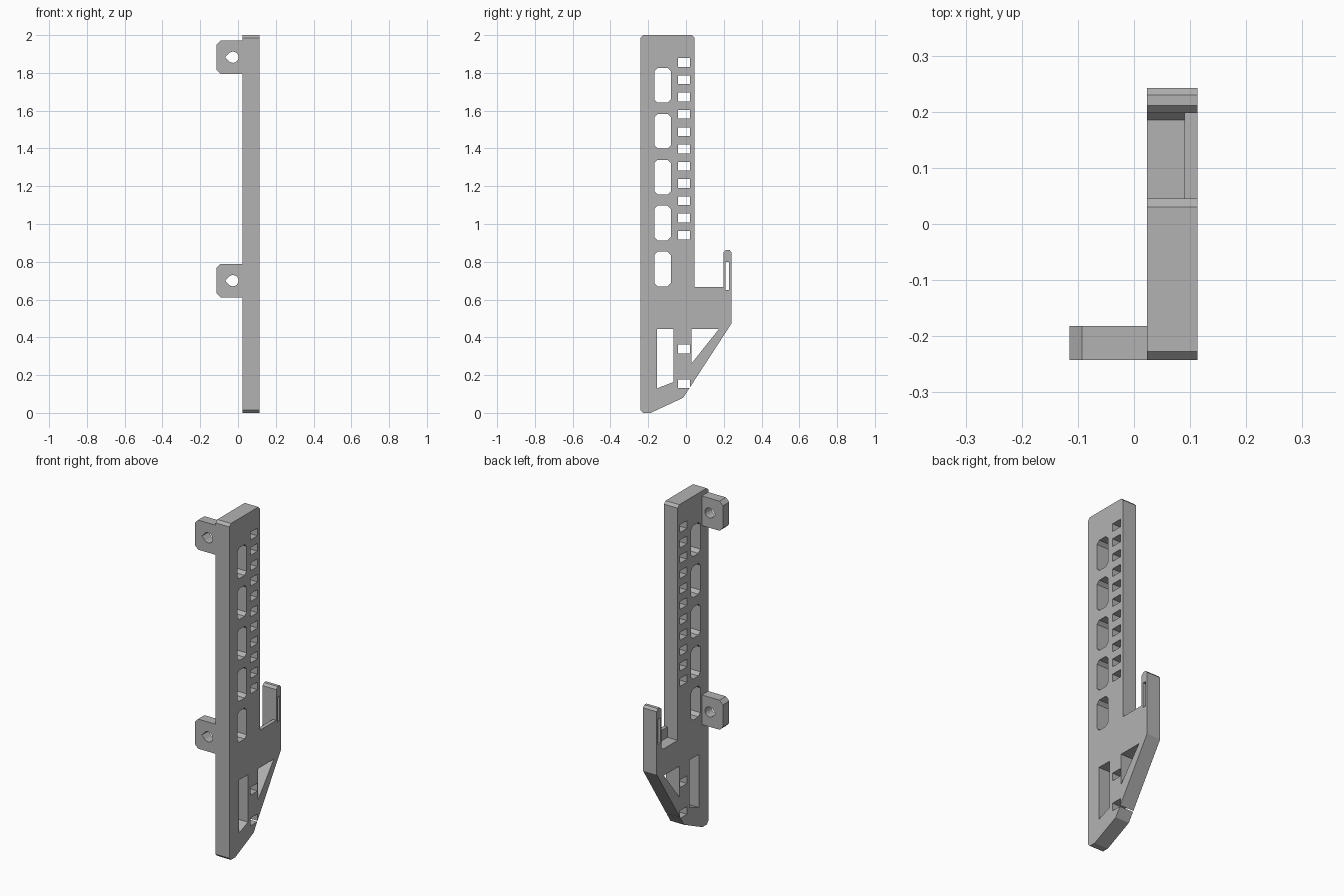
import bpy
import bmesh
from math import sin, cos, pi

cube = bpy.data.objects.get("Cube")
if cube:
    bpy.data.objects.remove(cube, do_unlink=True)

grey = bpy.data.materials.new("plain_grey")
grey.use_nodes = True
color = (0.45, 0.45, 0.45, 1)
grey.diffuse_color = color
grey.node_tree.nodes["Principled BSDF"].inputs["Base Color"].default_value = color

X0, X1 = 0.023, 0.113      # thickness range of the plate
Y0, Y1 = -0.242, 0.242     # front and back limits


def prism(bm, points, lo, hi, axis="X"):
    """Extrude a profile of (y, z) along X, or of (x, z) along Y."""
    def place(p, d):
        return (d, p[0], p[1]) if axis == "X" else (p[0], d, p[1])
    a = [bm.verts.new(place(p, lo)) for p in points]
    b = [bm.verts.new(place(p, hi)) for p in points]
    faces = [bm.faces.new(a), bm.faces.new(b[::-1])]
    for i in range(len(a)):
        j = (i + 1) % len(a)
        faces.append(bm.faces.new((a[j], a[i], b[i], b[j])))
    bmesh.ops.recalc_face_normals(bm, faces=faces)


def rect(y0, y1, z0, z1, c=0.0):
    """Rectangle outline with optional cut corners."""
    if c == 0:
        return [(y0, z0), (y1, z0), (y1, z1), (y0, z1)]
    return [(y0 + c, z0), (y1 - c, z0), (y1, z0 + c), (y1, z1 - c),
            (y1 - c, z1), (y0 + c, z1), (y0, z1 - c), (y0, z0 + c)]


def make(name, bm):
    mesh = bpy.data.meshes.new(name)
    bm.to_mesh(mesh)
    bm.free()
    mesh.materials.append(grey)
    obj = bpy.data.objects.new(name, mesh)
    bpy.context.scene.collection.objects.link(obj)
    return obj


def cut(obj, cutter_bm):
    cutter = make("cutter", cutter_bm)
    cutter.hide_render = True
    mod = obj.modifiers.new("holes", "BOOLEAN")
    mod.operation = "DIFFERENCE"
    mod.solver = "EXACT"
    mod.object = cutter
    bpy.context.view_layer.objects.active = obj
    bpy.ops.object.modifier_apply(modifier=mod.name)
    bpy.data.objects.remove(cutter, do_unlink=True)


# Main plate with pointed foot and rear hook
bm = bmesh.new()
prism(bm, [(Y0, 0.015), (-0.227, 0), (-0.187, 0), (-0.015, 0.08),
           (Y1, 0.475), (Y1, 0.85), (0.23, 0.863), (0.211, 0.863),
           (0.198, 0.85), (0.198, 0.667), (0.045, 0.667), (0.045, 1.985),
           (0.03, 2), (-0.227, 2), (Y0, 1.985)], X0, X1)
plate = make("main_plate", bm)

holes = bmesh.new()
through = (X0 - 0.05, X1 + 0.05)
# Tall windows
for i in range(5):
    z = 0.762 + 0.243 * i
    prism(holes, rect(-0.168, -0.08, z - 0.092, z + 0.092, 0.018), *through)
# Row of small slots, and two more in the foot
for z in [0.94 + 0.0915 * i for i in range(11)] + [0.338, 0.155]:
    prism(holes, rect(-0.042, 0.022, z - 0.023, z + 0.023), *through)
# Foot openings
prism(holes, [(-0.153, 0.13), (-0.067, 0.163), (-0.067, 0.445), (-0.153, 0.445)], *through)
prism(holes, [(0.028, 0.26), (0.175, 0.445), (0.028, 0.445)], *through)
# Hook slot
prism(holes, rect(0.208, 0.228, 0.65, 0.80), *through)
# Recessed hook floor, leaving a thin outer wall
prism(holes, [(0.045, 0.605), (0.185, 0.605), (0.198, 0.62),
              (0.198, 0.75), (0.045, 0.75)], X0 - 0.05, 0.09)
cut(plate, holes)

# Mounting tabs with teardrop holes
for name, z in (("lower_tab", 0.70), ("upper_tab", 1.883)):
    bm = bmesh.new()
    h, c, x = 0.088, 0.022, -0.115
    prism(bm, [(x + c, z - h), (X0, z - h), (X0, z + h), (x + c, z + h),
               (x, z + h - c), (x, z - h + c)], Y0, -0.182, "Y")
    tab = make(name, bm)
    drop = bmesh.new()
    r, cx = 0.03, -0.027
    arc = [(cx + r * cos(t), z + r * sin(t))
           for t in [pi * (-0.75 + 1.5 * i / 12) for i in range(13)]]
    prism(drop, arc + [(cx - r * 1.35, z)], Y0 - 0.05, -0.13, "Y")
    cut(tab, drop)
